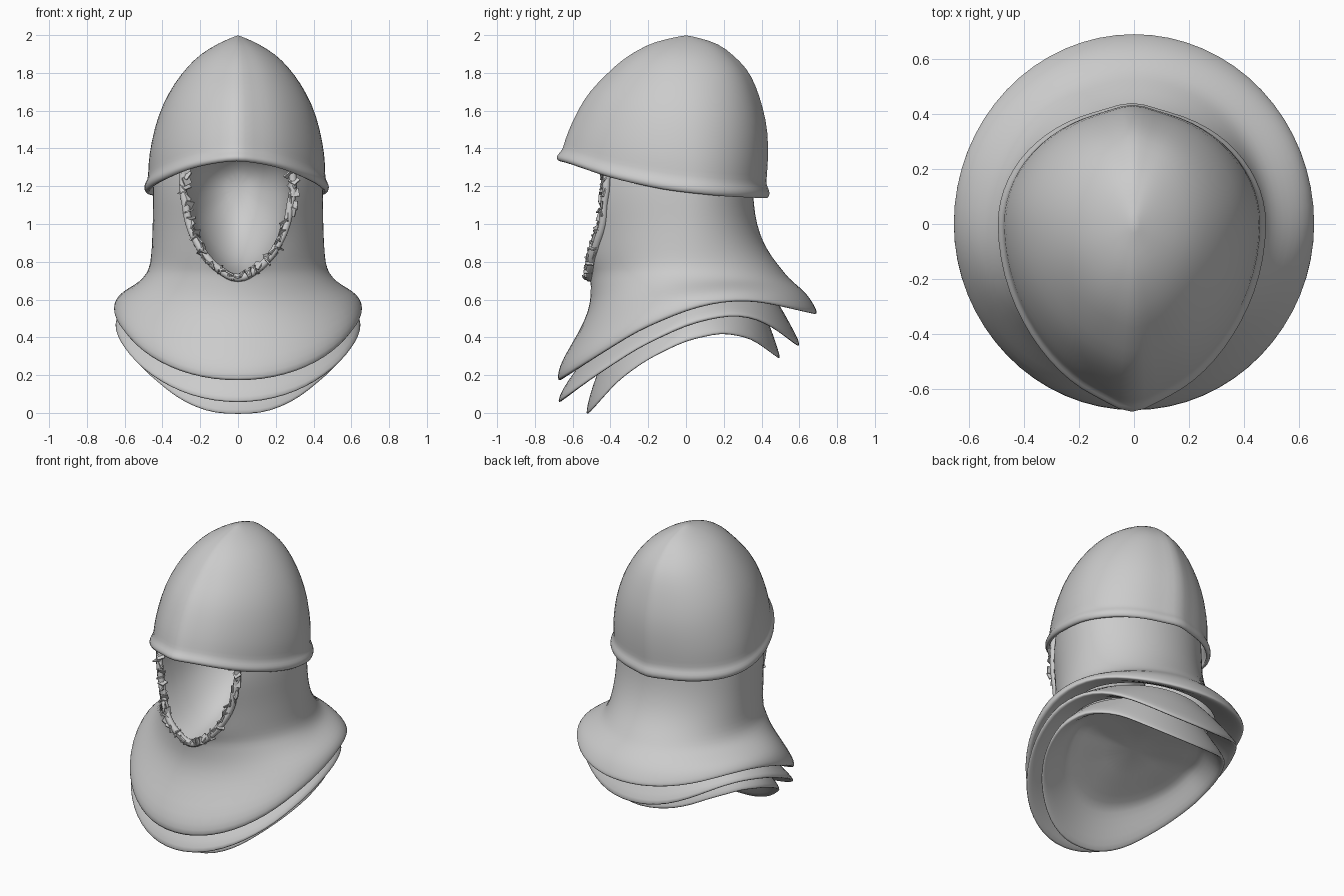
import bpy
import bmesh
import random
from math import sin, cos, pi, asin, sqrt
from mathutils import Vector, Euler

if "Cube" in bpy.data.objects:
    bpy.data.objects.remove(bpy.data.objects["Cube"])

random.seed(4)
SEG = 32
TAPER = 0.03

steel = bpy.data.materials.new("steel_grey")
steel.use_nodes = True
GREY = (0.6, 0.6, 0.6, 1)
steel.diffuse_color = GREY
steel.node_tree.nodes["Principled BSDF"].inputs["Base Color"].default_value = GREY


def interp(table, v):
    """Straight-line lookup in a table of (key, value) pairs."""
    if v <= table[0][0]:
        return table[0][1]
    for (a, p), (b, q) in zip(table, table[1:]):
        if v <= b:
            return p + (q - p) * (v - a) / (b - a)
    return table[-1][1]


def oval(angle, width, front, back, taper=0):
    """Egg-shaped section from the front round to the left, narrowed at the front corners."""
    c = cos(angle)
    k = 1 - taper * sin(2 * angle) ** 2 if c > 0 else 1
    return k * width * sin(angle), -k * c * (front if c > 0 else back)


def finish(bm, name, thickness=0, levels=1):
    mesh = bpy.data.meshes.new(name)
    bm.to_mesh(mesh)
    bm.free()
    mesh.materials.append(steel)
    obj = bpy.data.objects.new(name, mesh)
    bpy.context.collection.objects.link(obj)
    if thickness:
        solid = obj.modifiers.new("thickness", "SOLIDIFY")
        solid.thickness = thickness
        solid.offset = -1
    if levels:
        sub = obj.modifiers.new("smooth", "SUBSURF")
        sub.levels = sub.render_levels = levels
        mesh.polygons.foreach_set("use_smooth", [True] * len(mesh.polygons))
    return obj


def skin(name, rings, thickness=0):
    """Join rings, listed from the top down, into one sheet."""
    bm = bmesh.new()
    rows = [[bm.verts.new(p) for p in ring] for ring in rings]
    for up, low in zip(rows, rows[1:]):
        for i in range(len(up) - 1):
            bm.faces.new((up[i], low[i], low[i + 1], up[i + 1]))
    bmesh.ops.remove_doubles(bm, verts=bm.verts, dist=0.0005)
    return finish(bm, name, thickness)


# Helmet bowl: a tilted rim drawn up to a pointed, ridged crown
rim_z = [(-.68, 1.33), (-.4, 1.235), (-.1, 1.17), (.2, 1.14), (.44, 1.13)]
lip = [(0, .98), (.03, 1.01), (.06, 1.0), (.09, .965)]
front_scale = lip + [(.33, .89), (.56, .75), (.79, .52), (.94, .29), (1, 0)]
back_scale = lip + [(.24, .99), (.41, .99), (.65, .89), (.82, .71), (.96, .37), (1, 0)]
side_scale = lip + [(.26, .955), (.51, .865), (.75, .635), (.88, .41), (.95, .21), (1, 0)]
rings = []
for h in (1, .985, .95, .88, .8, .7, .56, .41, .24, .14, .09, .06, .03, 0):
    ring = []
    for i in range(SEG + 1):
        angle = 2 * pi * i / SEG
        ridge = 1.06 if i % (SEG // 2) == 0 else 1
        x, y = oval(angle, .49, .66 * ridge, .425 * ridge, TAPER)
        base = interp(rim_z, y)
        stretch = interp(front_scale if y < 0 else back_scale, h)
        ring.append((x * interp(side_scale, h) - .008 * (1 - h), y * stretch, base + (2 - base) * h))
    rings.append(ring)
skin("helmet", rings, 0.025)

# Hood: closed skull, face opening, neck, then the flared upper cape
# Columns: height, half width, front depth, back depth, opening half width
hood = [(1.84, .01, .01, .01, 0), (1.8, .14, .18, .16, 0), (1.7, .27, .36, .27, 0),
        (1.5, .39, .5, .34, 0), (1.45, .41, .53, .35, .15), (1.35, .44, .56, .35, .27),
        (1.2, .453, .58, .355, .3), (1.1, .453, .575, .36, .285), (1.0, .453, .56, .375, .265),
        (.9, .458, .55, .41, .22), (.82, .463, .54, .46, .165), (.76, .475, .52, .51, .1),
        (.715, .505, .51, .545, 0)]
# Columns: fall, half width, front depth, back depth; the last rows turn under
cape = [(.2, .545, .505, .585), (.4, .6, .52, .63), (.6, .64, .57, .663),
        (.8, .658, .66, .687), (.92, .662, .685, .698), (1, .657, .682, .695),
        (1, .625, .65, .665), (.85, .57, .59, .59), (.6, .5, .5, .5)]
cape_edge = [(-.68, .16), (-.45, .31), (-.24, .44), (0, .54), (.2, .595), (.4, .587), (.69, .52)]
rings, right_edge, left_edge = [], [], []
for z, w, f, b, gap in hood:
    start = asin(gap / w)
    ring = []
    for i in range(SEG + 1):
        x, y = oval(start + (2 * pi - 2 * start) * i / SEG, w, f, b, TAPER)
        ring.append((x, y, z))
    rings.append(ring)
    if gap:
        left_edge.append(Vector(ring[0]))
        right_edge.append(Vector(ring[-1]))
top_point = Vector(rings[3][0])
bottom_point = Vector(rings[-1][0])


def cape_ring(fall, w, f, b, edge, top):
    """One ring of a cape, part of the way from its top to its wavy edge."""
    ring = []
    for i in range(SEG + 1):
        x, y = oval(2 * pi * i / SEG, w, f, b, TAPER * (1 - fall))
        start = interp(top, y)
        ring.append((x, y, start + (interp(edge, y) - start) * fall))
    return ring


rings += [cape_ring(*row, cape_edge, [(0, .715)]) for row in cape]
skin("hood_and_upper_cape", rings)

# Two lower layers tucked underneath; the lowest is closed across, well above its hem
layers = {
    "middle_cape": (
        [(-.68, .045), (-.5, .18), (-.24, .35), (0, .46), (.2, .515), (.35, .505), (.45, .46), (.6, .345)],
        [(-.5, .36), (0, .63), (.45, .65)],
        [(0, .49, .49, .44), (.35, .56, .54, .5), (.7, .63, .635, .56),
         (.9, .657, .68, .605), (1, .65, .68, .605), (1, .62, .65, .575),
         (.85, .56, .58, .5), (.6, .48, .47, .42)]),
    "lower_cape": (
        [(-.52, -.012), (-.35, .18), (-.19, .29), (0, .38), (.2, .425), (.35, .39), (.5, .28)],
        [(-.45, .3), (0, .55), (.4, .58)],
        [(0, .46, .43, .4), (.4, .53, .48, .44), (.75, .585, .52, .48),
         (.93, .6, .53, .5), (1, .595, .53, .5), (1, .57, .505, .475),
         (.75, .52, .46, .43), (.5, .465, .41, .39), (.45, .43, .38, .36),
         (.55, .3, .26, .26), (.6, 0, 0, 0)]),
}
for name, (edge, top, rows) in layers.items():
    skin(name, [cape_ring(*row, edge, top) for row in rows])

# Hollow lining that closes the face opening
path = left_edge + [bottom_point] + right_edge[::-1]
loop = [top_point] + path + [top_point]
rings = []
for s in (1, .93, .8, .6, .35, 0):
    depth = sqrt(1 - s * s)
    rings.append([(p.x * s, p.y + (.08 - p.y) * depth, 1.2 + (p.z - 1.2) * s) for p in loop])
skin("face_lining", rings)

# Rolled border round the face opening
curve = bpy.data.curves.new("face_border", "CURVE")
curve.dimensions = "3D"
curve.bevel_depth = 0.022
curve.bevel_resolution = 2
curve.resolution_u = 4
spline = curve.splines.new("BEZIER")
spline.bezier_points.add(len(path) - 1)
for point, co in zip(spline.bezier_points, path):
    point.co = co
    point.handle_left_type = point.handle_right_type = "AUTO"
curve.materials.append(steel)
bpy.context.collection.objects.link(bpy.data.objects.new("face_border", curve))

# Ragged mail links scattered along the border
bm = bmesh.new()
for a, b in zip(path[1:-2], path[2:-1]):
    count = max(2, round((b - a).length / .03))
    for k in range(count):
        spot = a.lerp(b, k / count) + Vector((random.uniform(-.018, .018), -.01, 0))
        turn = Euler([random.uniform(0, pi) for _ in range(3)]).to_matrix().to_4x4()
        link = bmesh.ops.create_cube(bm, size=1)["verts"]
        bmesh.ops.scale(bm, vec=(.046, .046, .008), verts=link)
        bmesh.ops.transform(bm, matrix=turn, verts=link)
        bmesh.ops.translate(bm, vec=spot, verts=link)
finish(bm, "border_links", levels=0)
